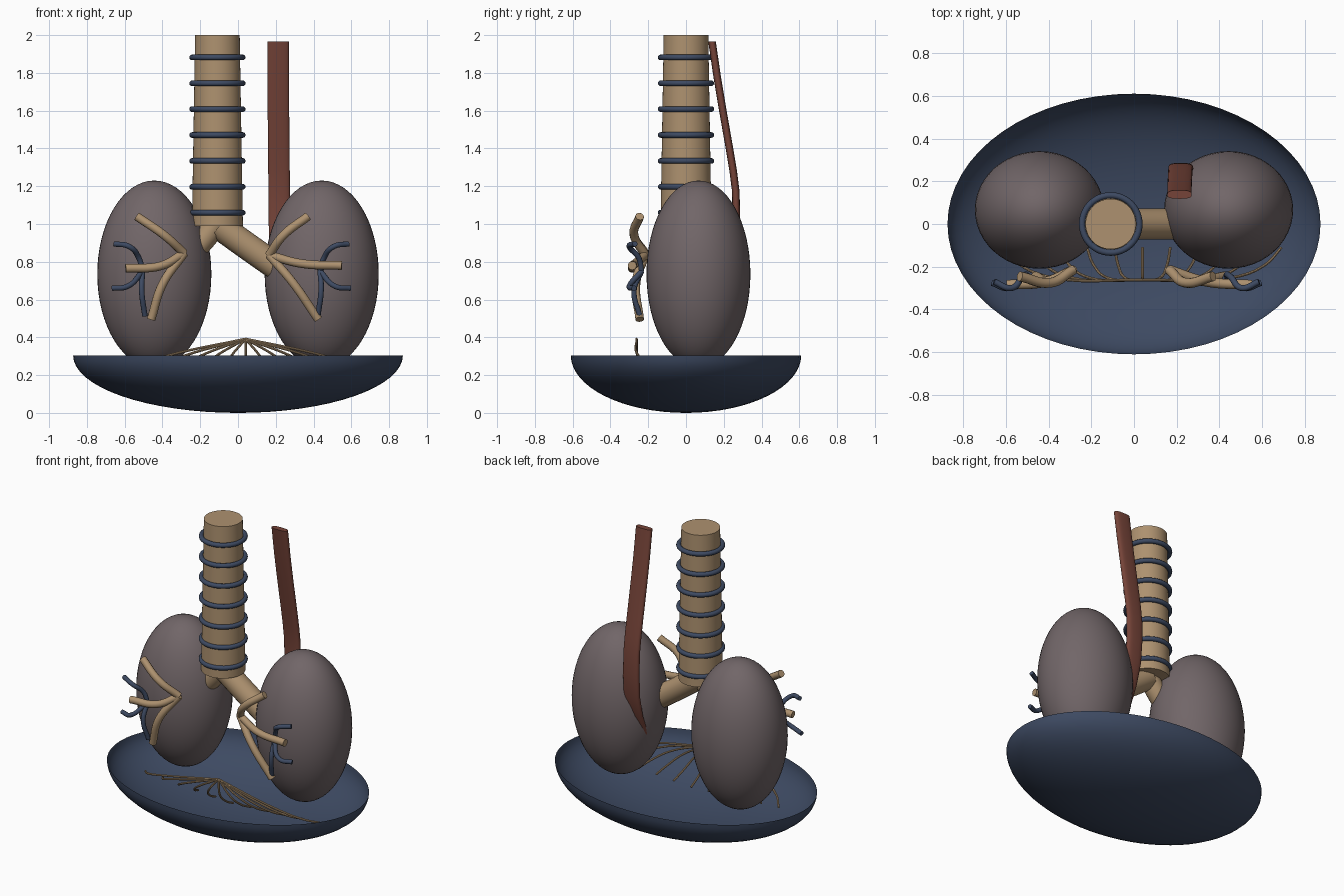
import bpy, bmesh, math
from mathutils import Matrix, Vector

if "Cube" in bpy.data.objects:
    bpy.data.objects.remove(bpy.data.objects["Cube"])


def material(name, rgb):
    m = bpy.data.materials.new(name)
    m.diffuse_color = (*rgb, 1)
    m.use_nodes = True
    m.node_tree.nodes["Principled BSDF"].inputs["Base Color"].default_value = m.diffuse_color
    return m


TAN = material("cartilage_tan", (0.42, 0.285, 0.16))
NAVY = material("vein_navy", (0.047, 0.068, 0.122))
GREY = material("lung_grey", (0.165, 0.132, 0.138))
MAROON = material("gullet_maroon", (0.18, 0.057, 0.04))


def finish(ob, mat):
    ob.data.materials.clear()
    ob.data.materials.append(mat)
    bpy.ops.object.select_all(action='DESELECT')
    bpy.context.view_layer.objects.active = ob
    ob.select_set(True)
    bpy.ops.object.shade_smooth_by_angle(angle=math.radians(40))
    return ob


def from_bmesh(name, bm, mat):
    me = bpy.data.meshes.new(name)
    bm.to_mesh(me)
    bm.free()
    ob = bpy.data.objects.new(name, me)
    bpy.context.collection.objects.link(ob)
    return finish(ob, mat)


def tube(name, paths, radius, mat, sides=3, steps=8):
    """Round capped tubes through smooth paths, joined in one object."""
    cu = bpy.data.curves.new(name, 'CURVE')
    cu.dimensions = '3D'
    cu.bevel_depth = radius
    cu.bevel_resolution = sides
    cu.use_fill_caps = True
    cu.resolution_u = steps
    for path in paths:
        sp = cu.splines.new('BEZIER')
        sp.bezier_points.add(len(path) - 1)
        for bp, co in zip(sp.bezier_points, path):
            bp.co = co
            bp.handle_left_type = bp.handle_right_type = 'AUTO'
    ob = bpy.data.objects.new(name, cu)
    bpy.context.collection.objects.link(ob)
    bpy.ops.object.select_all(action='DESELECT')
    bpy.context.view_layer.objects.active = ob
    ob.select_set(True)
    bpy.ops.object.convert(target='MESH')
    return finish(bpy.context.view_layer.objects.active, mat)


# Diaphragm: open bowl, lower half of an ellipsoid
bm = bmesh.new()
bmesh.ops.create_uvsphere(bm, u_segments=64, v_segments=32, radius=1)
bmesh.ops.delete(bm, geom=[v for v in bm.verts if v.co.z > 0.01], context='VERTS')
bm.transform(Matrix.Translation((0, 0, 0.305)) @ Matrix.Diagonal((0.873, 0.61, 0.305, 1)))
from_bmesh("diaphragm", bm, NAVY)

# Lungs
for side, sx in (("left", -1), ("right", 1)):
    bm = bmesh.new()
    bmesh.ops.create_uvsphere(bm, u_segments=48, v_segments=32, radius=1)
    bm.transform(Matrix.Translation((0.443 * sx, 0.066, 0.735))
                 @ Matrix.Diagonal((0.302, 0.275, 0.495, 1)))
    from_bmesh(side + "_lung", bm, GREY)

# Windpipe, slightly wider at the bottom
TX = -0.109
bm = bmesh.new()
bmesh.ops.create_cone(bm, cap_ends=True, segments=48, radius1=0.135, radius2=0.118, depth=1.01,
                      matrix=Matrix.Translation((TX, 0, 1.495)))
from_bmesh("windpipe", bm, TAN)

# Windpipe rings
for i in range(7):
    bpy.ops.mesh.primitive_torus_add(location=(TX, 0, 1.06 + i * 0.137), major_radius=0.134,
                                     minor_radius=0.015, major_segments=48, minor_segments=12)
    ring = bpy.context.object
    ring.name = "windpipe_ring_%d" % (i + 1)
    finish(ring, NAVY)

# Main airways from the windpipe into the lungs
tube("right_main_airway", [[(-0.1, 0, 0.99), (0.06, 0, 0.875), (0.26, 0, 0.735)]], 0.072, TAN, 8)
tube("left_main_airway", [[(-0.12, 0, 1.0), (-0.18, 0, 0.92), (-0.3, 0, 0.8)]], 0.062, TAN, 8)

# Gullet: flattened strip swept down behind the right lung
path = [(0.213, 0.138, 1.965), (0.213, 0.165, 1.78), (0.214, 0.195, 1.6), (0.216, 0.23, 1.4),
        (0.217, 0.25, 1.28), (0.218, 0.264, 1.17), (0.219, 0.266, 1.03), (0.222, 0.256, 0.88),
        (0.226, 0.22, 0.74), (0.23, 0.16, 0.6)]
N = 24
bm = bmesh.new()
rings = []
for x, y, z in path:
    ring = []
    for k in range(N):
        c, s = math.cos(2 * math.pi * k / N), math.sin(2 * math.pi * k / N)
        ring.append(bm.verts.new((x + 0.057 * math.copysign(abs(c) ** 0.7, c),
                                  y + 0.02 * math.copysign(abs(s) ** 0.7, s), z)))
    rings.append(ring)
for a, b in zip(rings, rings[1:]):
    for k in range(N):
        bm.faces.new((a[k], b[k], b[(k + 1) % N], a[(k + 1) % N]))
bm.faces.new(rings[0])
bm.faces.new(rings[-1][::-1])
bmesh.ops.recalc_face_normals(bm, faces=bm.faces)
from_bmesh("gullet", bm, MAROON)

# Small airways on the front of each lung
hub = (-0.285, -0.215, 0.845)
tube("left_airway_branches", [
    [hub, (-0.39, -0.275, 0.94), (-0.535, -0.245, 1.04)],
    [hub, (-0.41, -0.27, 0.778), (-0.595, -0.285, 0.765)],
    [hub, (-0.4, -0.265, 0.68), (-0.46, -0.245, 0.495)]], 0.023, TAN, 4)
hub = (0.165, -0.215, 0.835)
tube("right_airway_branches", [
    [hub, (0.24, -0.275, 0.94), (0.37, -0.245, 1.04)],
    [hub, (0.34, -0.27, 0.79), (0.55, -0.285, 0.78)],
    [hub, (0.29, -0.265, 0.69), (0.425, -0.245, 0.495)]], 0.023, TAN, 4)


# Veins on the front of each lung, mirrored by sx about a trunk at x
def veins(name, x, sx):
    def p(dx, y, z):
        return (x + sx * dx, y, z)
    trunk = p(0, -0.235, 0.75)
    tube(name, [
        [p(0.15, -0.27, 0.895), p(0.07, -0.3, 0.88), p(0.02, -0.25, 0.82), trunk],
        [p(0.16, -0.275, 0.66), p(0.08, -0.3, 0.67), trunk],
        [trunk, p(0.005, -0.275, 0.65), p(-0.012, -0.245, 0.513)]], 0.0145, NAVY, 3)


veins("left_veins", -0.505, -1)
veins("right_veins", 0.435, 1)

# Nerve fibres fanning from one point down into the bowl
fibres = []
for k in range(-5, 6):
    fibres.append([(0.04, -0.262, 0.392),
                   (0.04 + 0.085 * k, -0.25, 0.285 + 0.003 * abs(k)),
                   (0.04 + 0.115 * k, -0.19, 0.22 + 0.006 * abs(k)),
                   (0.04 + 0.13 * k, -0.11, 0.175 + 0.008 * abs(k))])
tube("nerve_fibres", fibres, 0.0065, TAN, 2, 6)
